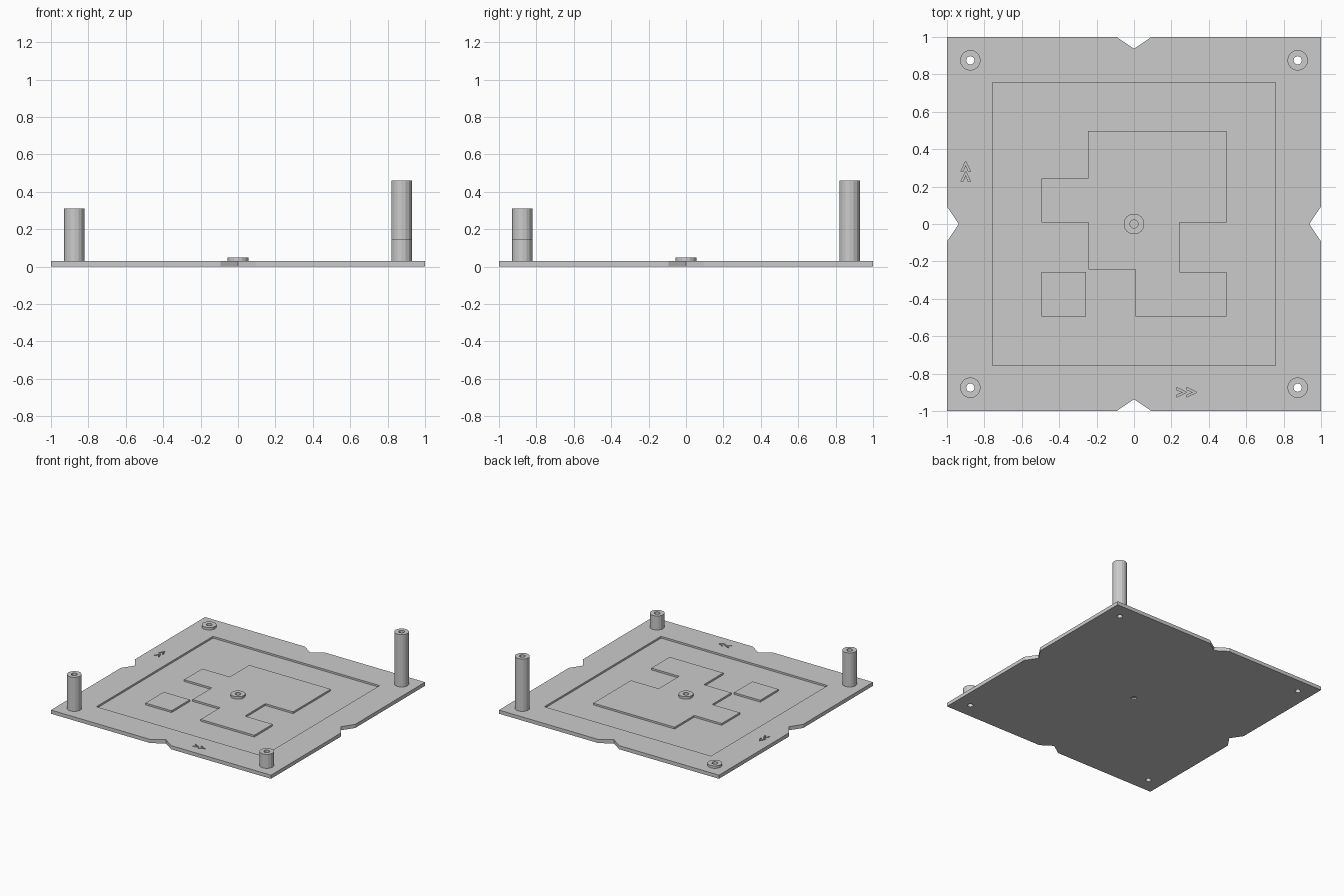
import bpy, bmesh, math
from mathutils import Matrix

if "Cube" in bpy.data.objects:
    bpy.data.objects.remove(bpy.data.objects["Cube"])

TOP, FLOOR = 0.03, 0.015          # plate top, recess floor
BORE_R, POST_R, SIDES = 0.022, 0.055, 16


def add_object(name, bm):
    bmesh.ops.recalc_face_normals(bm, faces=bm.faces)
    mesh = bpy.data.meshes.new(name)
    bm.to_mesh(mesh)
    bm.free()
    obj = bpy.data.objects.new(name, mesh)
    bpy.context.collection.objects.link(obj)
    return obj


def prism(name, points, z0, z1):
    bm = bmesh.new()
    face = bm.faces.new([bm.verts.new((x, y, z0)) for x, y in points])
    new = bmesh.ops.extrude_face_region(bm, geom=[face])["geom"]
    verts = [g for g in new if isinstance(g, bmesh.types.BMVert)]
    bmesh.ops.translate(bm, verts=verts, vec=(0, 0, z1 - z0))
    return add_object(name, bm)


def circle(x, y, r):
    step = 2 * math.pi / SIDES
    return [(x + r * math.cos(i * step), y + r * math.sin(i * step)) for i in range(SIDES)]


def rect(x0, y0, x1, y1):
    return [(x0, y0), (x1, y0), (x1, y1), (x0, y1)]


def cut(target, *cutters):
    for cutter in cutters:
        mod = target.modifiers.new("cut", 'BOOLEAN')
        mod.operation, mod.solver, mod.object = 'DIFFERENCE', 'EXACT', cutter
        bpy.context.view_layer.objects.active = target
        bpy.ops.object.modifier_apply(modifier=mod.name)
        bpy.data.objects.remove(cutter)


def tube(name, x, y, z0, z1):
    obj = prism(name, circle(x, y, POST_R), z0, z1)
    cut(obj, prism("bore", circle(x, y, BORE_R), z0 - 0.1, z1 + 0.1))
    return obj


# Base plate: one notched side repeated four times
outline = []
for k in range(4):
    c, s = [(1, 0), (0, 1), (-1, 0), (0, -1)][k]
    for x, y in [(-1, -1), (-0.093, -1), (0, -0.937), (0.093, -1)]:
        outline.append((c * x - s * y, s * x + c * y))
plate = prism("base_plate", outline, 0, TOP)

# Recessed square, leaving the raised pattern islands standing
recess = prism("recess_cutter", rect(-0.757, -0.757, 0.757, 0.757), FLOOR, 0.1)
pattern = [(-0.245, 0.497), (0.495, 0.497), (0.495, 0.008), (0.243, 0.008),
           (0.243, -0.257), (0.495, -0.257), (0.495, -0.495), (0.007, -0.495),
           (0.007, -0.243), (-0.243, -0.243), (-0.243, 0.008), (-0.495, 0.008),
           (-0.495, 0.243), (-0.245, 0.243)]
cut(recess, prism("island", pattern, -0.1, 0.2),
    prism("island", rect(-0.495, -0.495, -0.257, -0.257), -0.1, 0.2))
cut(plate, recess)

# Engraved direction chevrons along the two axes
chevron = [(0, 0.026), (0, 0.014), (0.034, 0), (0, -0.014), (0, -0.026), (0.053, 0)]
for start in (0.228, 0.282):
    along_x = [(start + x, y - 0.9) for x, y in chevron]
    along_y = [(-0.9 - y, start + x) for x, y in chevron]
    cut(plate, prism("mark", along_x, FLOOR, 0.1), prism("mark", along_y, FLOOR, 0.1))

# Corner posts of four heights, drilled right through the plate
P = 0.875
for name, x, y, top in [("front_left_post", -P, -P, 0.31), ("front_right_post", P, -P, 0.145),
                        ("back_right_post", P, P, 0.46), ("back_left_post", -P, P, 0.05)]:
    tube(name, x, y, TOP, top)
    cut(plate, prism("bore", circle(x, y, BORE_R), -0.1, 0.1))

# Centre boss with blind bores above and below
tube("centre_boss", 0, 0, TOP, 0.05)
cut(plate, prism("bore", circle(0, 0, BORE_R), 0.02, 0.1),
    prism("bore", circle(0, 0, BORE_R), -0.1, 0.012))
